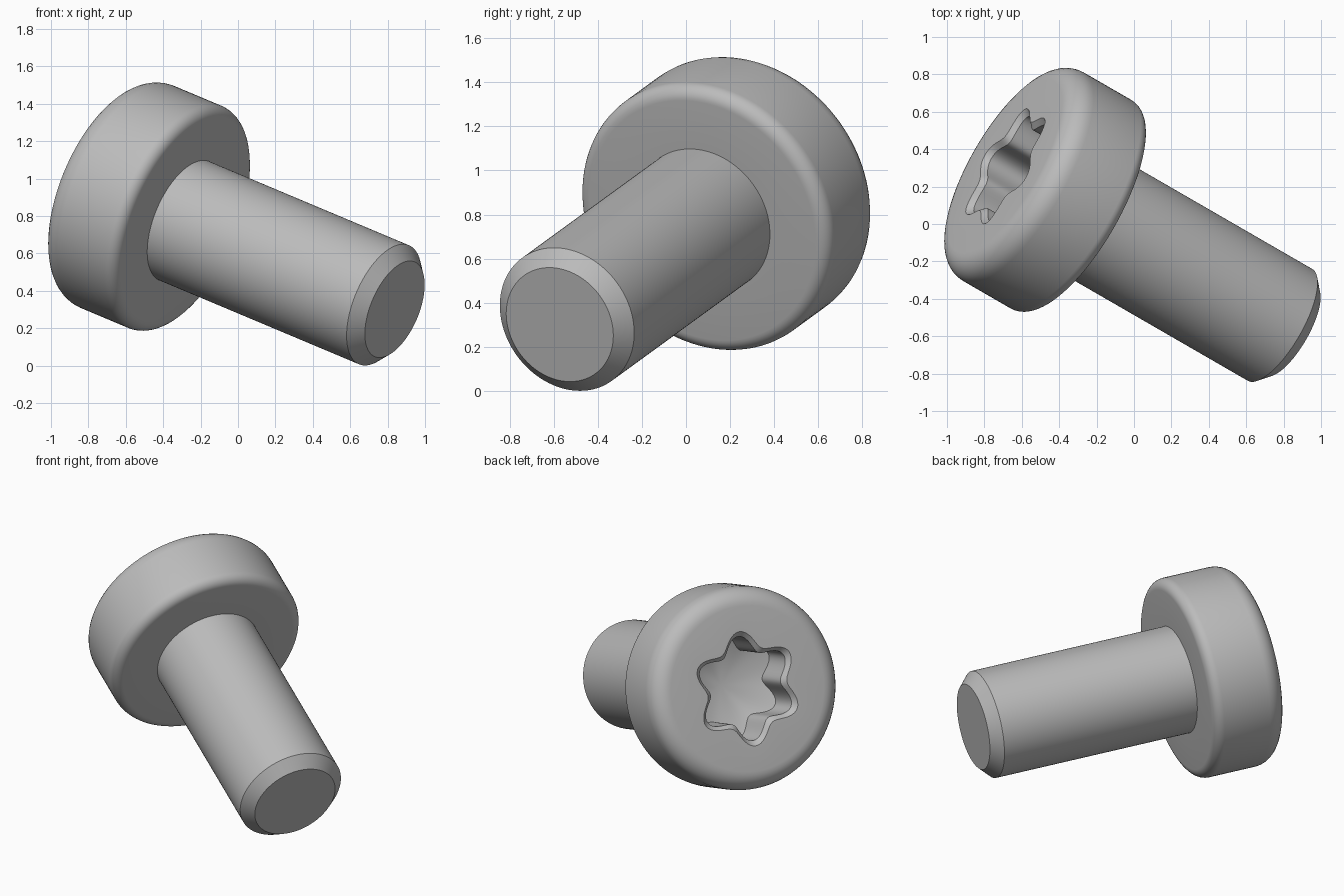
import bpy, bmesh, math
from mathutils import Matrix, Vector

if "Cube" in bpy.data.objects:
    bpy.data.objects.remove(bpy.data.objects["Cube"], do_unlink=True)

SEG = 120
HEAD_R, HEAD_H = 0.644, 0.495
SHAFT_R, SHAFT_L, CHAMFER = 0.345, 1.38, 0.07
TOP_FILLET, UNDER_FILLET = 0.12, 0.065

# Plain steel material
steel = bpy.data.materials.new("steel_grey")
steel.use_nodes = True
steel.diffuse_color = (0.5, 0.5, 0.5, 1)
steel.node_tree.nodes["Principled BSDF"].inputs["Base Color"].default_value = (0.5, 0.5, 0.5, 1)

# Screw frame: local z runs from head to tip, origin under the head
yaw, tilt = math.radians(-30), math.radians(20)
axis = Vector((math.cos(tilt) * math.cos(yaw), math.cos(tilt) * math.sin(yaw), -math.sin(tilt)))
up = (Vector((0, 0, 1)) - axis * axis.z).normalized()
frame = Matrix((up, axis.cross(up), axis)).transposed().to_4x4()
frame.translation = (-0.285, 0.076, 0.773)


def circle(r, z):
    return lambda a: (r, z)


def fillet(r, z, radius, start):
    """Quarter-round rings about a centre circle, from the start angle."""
    steps = 8
    rings = []
    for i in range(steps + 1):
        t = math.radians(start + 90 * i / steps)
        rings.append(circle(r + radius * math.cos(t), z + radius * math.sin(t)))
    return rings


def lobe(a, grow=0.0):
    return 0.287 + grow + 0.046 * math.cos(6 * a)


def loft(name, rings):
    """Skin a list of rings, each giving radius and height by angle."""
    bm = bmesh.new()
    loops = []
    for ring in rings:
        loop = []
        for j in range(SEG):
            a = math.tau * j / SEG
            r, z = ring(a)
            loop.append(bm.verts.new((r * math.cos(a), r * math.sin(a), z)))
        loops.append(loop)
    for low, high in zip(loops, loops[1:]):
        for j in range(SEG):
            k = (j + 1) % SEG
            bm.faces.new((low[j], low[k], high[k], high[j]))
    bmesh.ops.remove_doubles(bm, verts=bm.verts, dist=1e-5)
    mesh = bpy.data.meshes.new(name)
    bm.to_mesh(mesh)
    bm.free()
    mesh.materials.append(steel)
    obj = bpy.data.objects.new(name, mesh)
    bpy.context.collection.objects.link(obj)
    obj.matrix_world = frame
    bpy.ops.object.select_all(action="DESELECT")
    obj.select_set(True)
    bpy.context.view_layer.objects.active = obj
    bpy.ops.object.shade_smooth_by_angle(angle=math.radians(30))
    return obj


# Head with six-lobed socket: cone floor, straight wall, chamfered rim
top = -HEAD_H
socket = [
    circle(0, top + 0.42),
    lambda a: (lobe(a), top + 0.42 - 0.42 * lobe(a)),
    lambda a: (lobe(a), top + 0.03),
    lambda a: (lobe(a, 0.032), top),
]
head = socket + fillet(HEAD_R - TOP_FILLET, top + TOP_FILLET, TOP_FILLET, -90)
head += fillet(HEAD_R - UNDER_FILLET, -UNDER_FILLET, UNDER_FILLET, 0)
head.append(circle(SHAFT_R, 0))
loft("screw_head", head)

# Plain shaft with chamfered tip
loft("screw_shaft", [
    circle(SHAFT_R, 0),
    circle(SHAFT_R, SHAFT_L - CHAMFER),
    circle(SHAFT_R - CHAMFER, SHAFT_L),
    circle(0, SHAFT_L),
])
